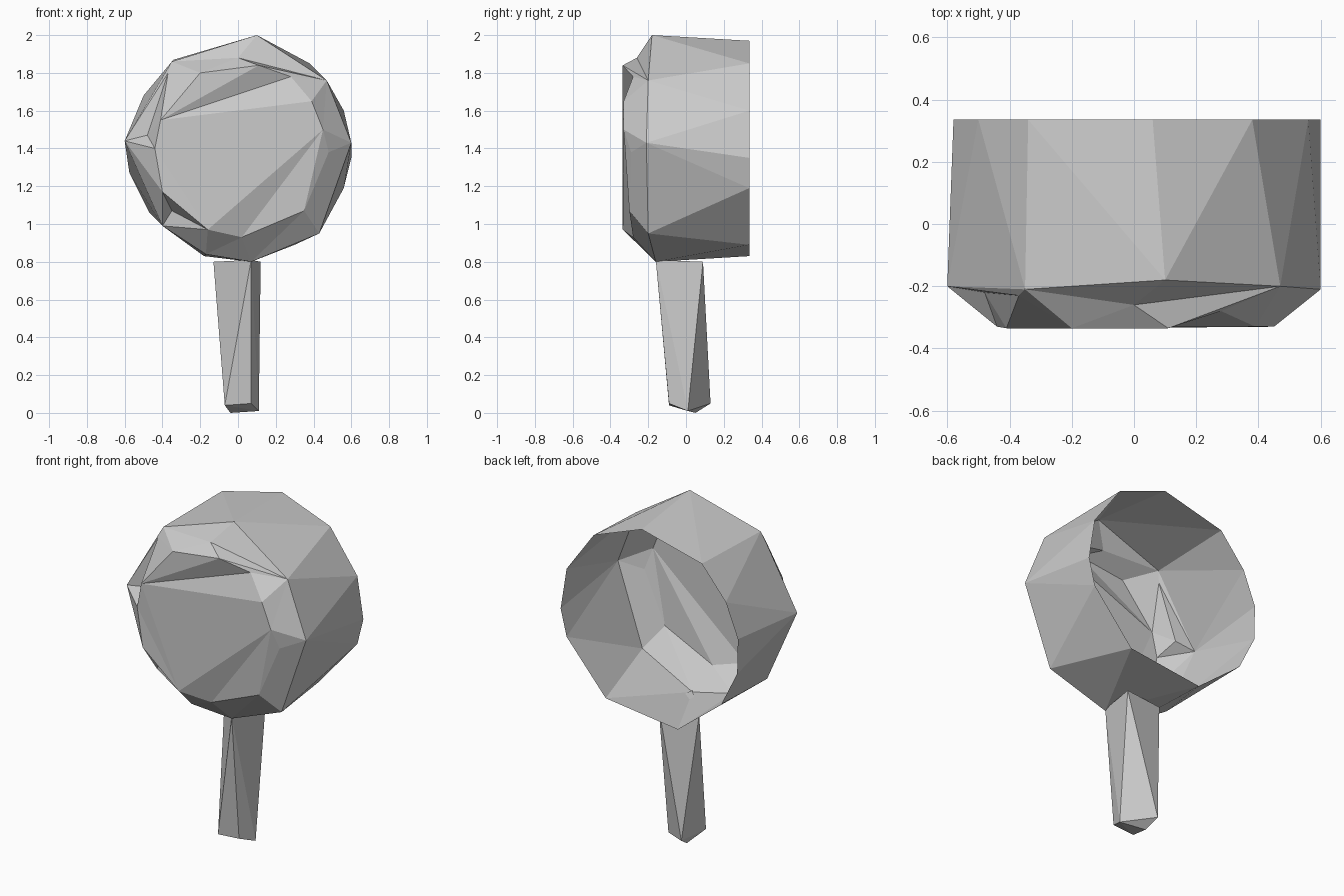
import bpy, bmesh
from mathutils import Vector
from mathutils.geometry import delaunay_2d_cdt

if "Cube" in bpy.data.objects:
    bpy.data.objects.remove(bpy.data.objects["Cube"])

grey = bpy.data.materials.new("plain grey")
grey.diffuse_color = (0.6, 0.6, 0.6, 1)
grey.use_nodes = True
grey.node_tree.nodes["Principled BSDF"].inputs["Base Color"].default_value = grey.diffuse_color


def finish(bm, name):
    me = bpy.data.meshes.new(name)
    bm.to_mesh(me)
    bm.free()
    me.materials.append(grey)
    ob = bpy.data.objects.new(name, me)
    bpy.context.collection.objects.link(ob)
    return ob


def hull(bm, pts):
    vs = [bm.verts.new(p) for p in pts]
    bmesh.ops.convex_hull(bm, input=vs)
    bm.normal_update()


# outlines of the head, as (x, y, z)
shoulder = [(-.6, -.2, 1.44), (-.35, -.21, 1.86), (.10, -.18, 2.0), (.47, -.2, 1.76),
            (.6, -.21, 1.43), (.43, -.2, .95), (.07, -.16, .80), (-.17, -.2, .84),
            (-.40, -.2, .99)]
rim = [(x, .335, z) for x, z in
       [(.06, 1.97), (.38, 1.85), (.56, 1.60), (.6, 1.35), (.56, 1.19), (.30, .89),
        (-.18, .83), (-.47, 1.06), (-.575, 1.27), (-.58, 1.48),
        (-.5, 1.68), (-.34, 1.87)]]
disc = [(-.41, -.335, 1.55), (.28, -.28, 1.78), (.39, -.33, 1.65), (.45, -.33, 1.50),
        (.48, -.29, 1.38), (.35, -.3, 1.07), (.02, -.28, .93), (-.16, -.335, .97),
        (-.40, -.335, 1.17), (-.44, -.33, 1.40)]
lip = [(-.48, -.22, 1.47), (-.37, -.23, 1.80), (-.2, -.335, 1.80), (.11, -.335, 1.84),
       (0, -.26, 1.88), (-.35, -.23, 1.07)]

# side wall, open at the back
bm = bmesh.new()
hull(bm, shoulder + rim)
caps = [f for f in bm.faces if abs(f.normal.y) > 0.7]
bmesh.ops.delete(bm, geom=caps, context='FACES')

# front lip and disc, triangulated in the front plane
pts = disc + lip + shoulder
n = len(disc)
s = n + len(lip)
edges = [(i, (i + 1) % n) for i in range(n)]
edges += [(n, n + 1), (n, n - 1), (n, 0), (n + 2, n + 3), (n + 4, s + 3)]
res = delaunay_2d_cdt([Vector((p[0], p[2])) for p in pts], edges, [], 0, 1e-5)
front = [bm.verts.new(pts[o[0]]) for o in res[3]]
for f in res[2]:
    bm.faces.new([front[i] for i in f])
bmesh.ops.remove_doubles(bm, verts=bm.verts[:], dist=1e-4)
loose = [v for v in bm.verts if not v.link_faces]
bmesh.ops.delete(bm, geom=loose, context='VERTS')
bmesh.ops.recalc_face_normals(bm, faces=bm.faces[:])
finish(bm, "round_head")

# tapered handle with a three-cornered top
bm = bmesh.new()
hull(bm, [(.07, -.16, .81), (.12, .09, .80), (-.13, .06, .80),
          (-.07, -.09, .04), (.07, -.09, .05), (.11, .01, .01), (-.06, .13, .05),
          (-.04, .05, 0)])
bmesh.ops.recalc_face_normals(bm, faces=bm.faces[:])
finish(bm, "handle")
